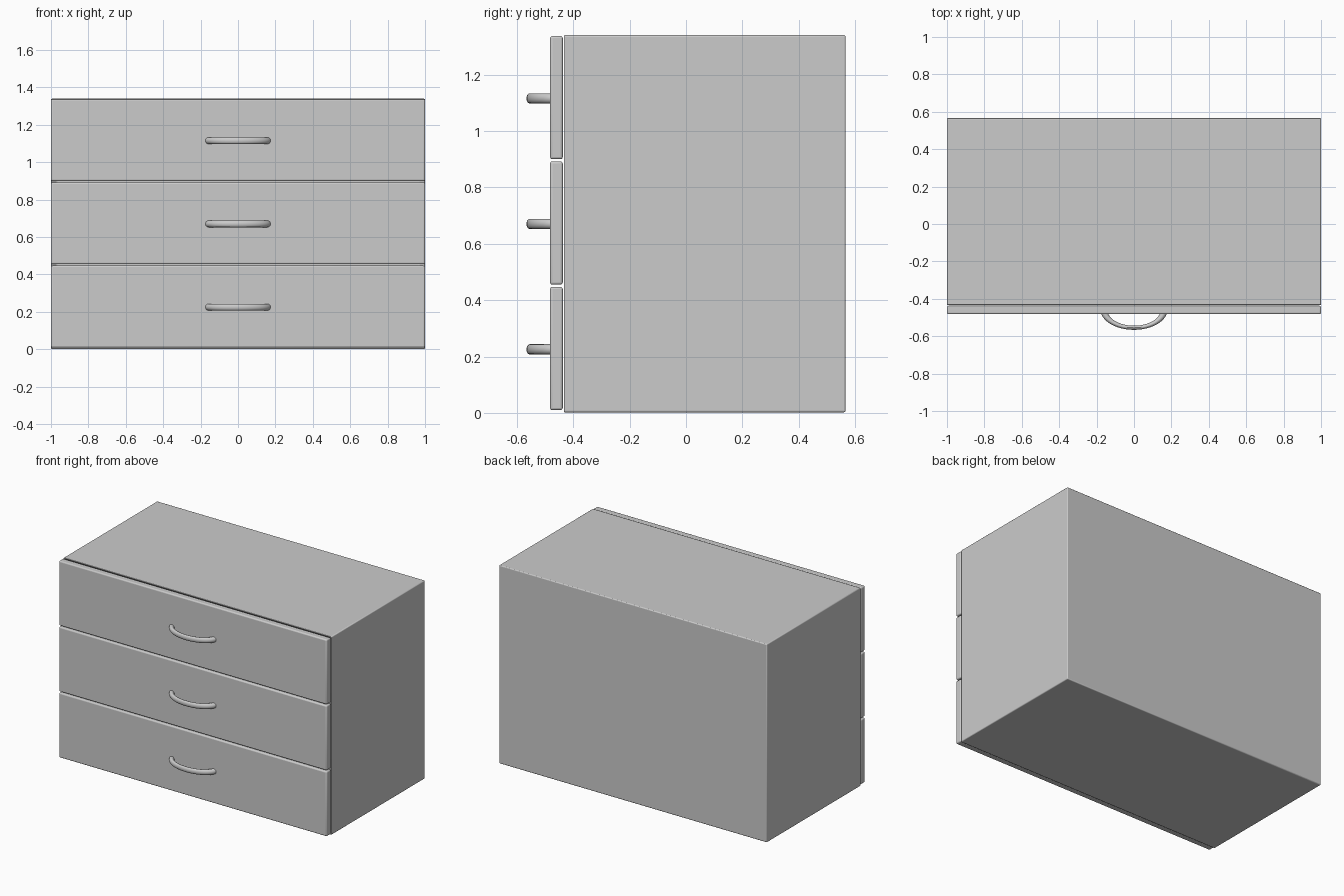
import bpy, bmesh, math
from mathutils import Matrix, Vector

if "Cube" in bpy.data.objects:
    bpy.data.objects.remove(bpy.data.objects["Cube"])


def finish(bm, name, bevel=0):
    bmesh.ops.recalc_face_normals(bm, faces=bm.faces)
    mesh = bpy.data.meshes.new(name)
    bm.to_mesh(mesh)
    bm.free()
    ob = bpy.data.objects.new(name, mesh)
    bpy.context.collection.objects.link(ob)
    if bevel:
        mod = ob.modifiers.new("soft_edges", "BEVEL")
        mod.width = bevel
        mod.segments = 3
        mod.limit_method = "ANGLE"
    bpy.ops.object.select_all(action="DESELECT")
    ob.select_set(True)
    bpy.context.view_layer.objects.active = ob
    bpy.ops.object.shade_smooth_by_angle(angle=math.radians(35))
    return ob


def box(x, y0, y1, z0, z1):
    bm = bmesh.new()
    bmesh.ops.create_cube(bm, size=1)
    for v in bm.verts:
        v.co = (math.copysign(x, v.co.x),
                y1 if v.co.y > 0 else y0,
                z1 if v.co.z > 0 else z0)
    return bm


# Carcass with a framed recess behind the drawer fronts
bm = box(1.0, -0.436, 0.566, 0.002, 1.34)
bm.normal_update()
front = min(bm.faces, key=lambda f: f.calc_center_median().y)
bmesh.ops.inset_region(bm, faces=[front], thickness=0.045)
bmesh.ops.translate(bm, verts=front.verts, vec=(0, 0.03, 0))
finish(bm, "carcass", 0.006)

for i in range(3):
    z0 = 0.01 + 0.445 * i
    # Drawer front
    finish(box(1.0, -0.482, -0.437, z0, z0 + 0.437),
           f"drawer_front_{i + 1}", 0.008)

    # Bow handle: half ring flattened towards the drawer
    bm = bmesh.new()
    ring = bmesh.ops.create_circle(
        bm, segments=16, radius=0.018,
        matrix=Matrix.Translation((-0.162, 0, 0)) @ Matrix.Rotation(math.pi / 2, 4, "X"))
    bmesh.ops.spin(bm, geom=ring["verts"] + bm.edges[:], cent=(0, 0, 0),
                   axis=(0, 0, 1), angle=math.pi, steps=32)
    bmesh.ops.holes_fill(bm, edges=bm.edges[:])
    bmesh.ops.scale(bm, verts=bm.verts, vec=(1, 0.61, 1))
    bmesh.ops.translate(bm, verts=bm.verts, vec=Vector((0, -0.456, z0 + 0.2155)))
    finish(bm, f"handle_{i + 1}")
